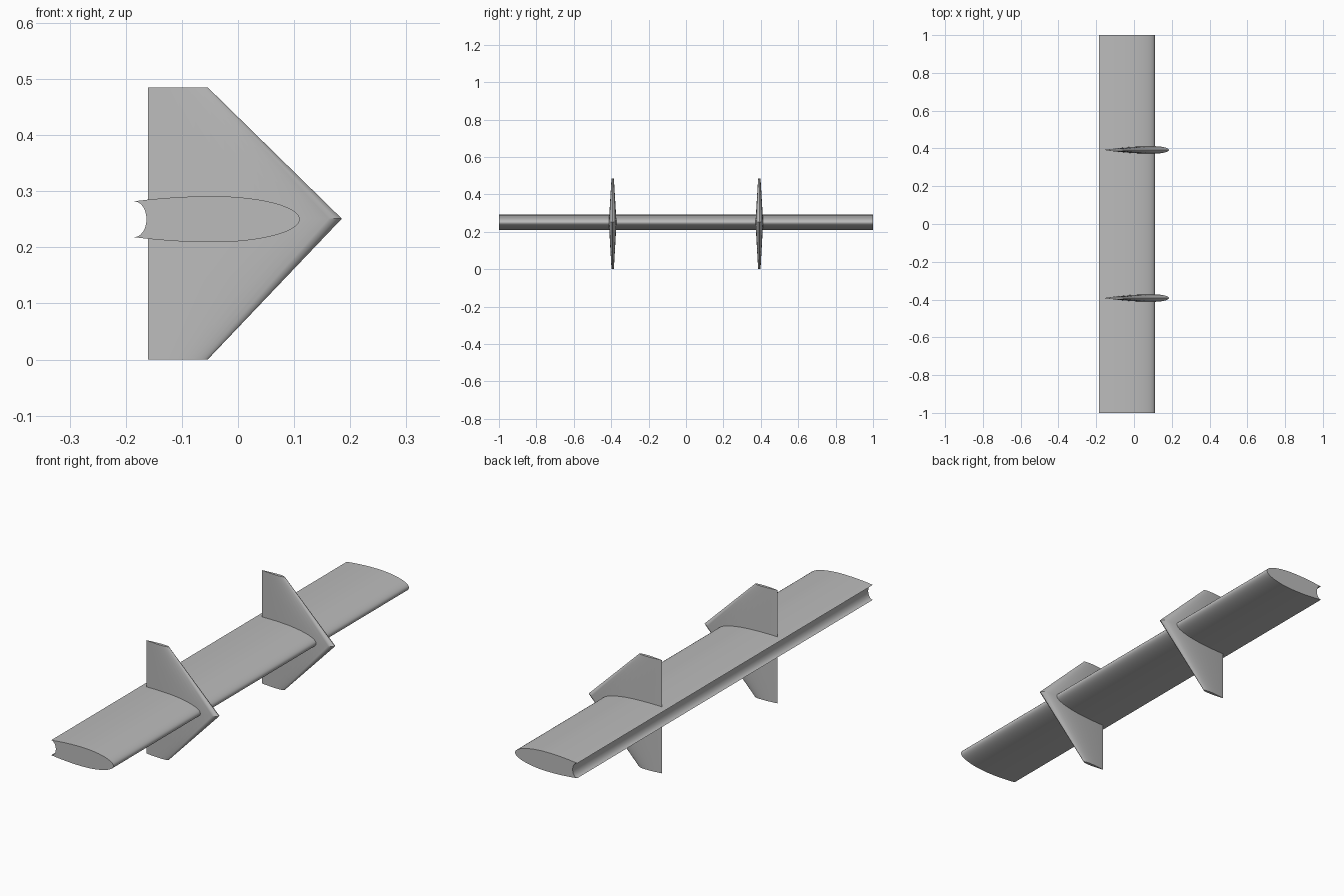
import bpy
import bmesh
from math import sin, cos, pi, sqrt, radians

cube = bpy.data.objects.get("Cube")
if cube:
    bpy.data.objects.remove(cube, do_unlink=True)

grey = bpy.data.materials.new("plain grey")
grey.use_nodes = True
colour = (0.5, 0.5, 0.5, 1)
grey.diffuse_color = colour
grey.node_tree.nodes["Principled BSDF"].inputs["Base Color"].default_value = colour

MID_Z = 0.25


def loft(name, sections):
    """Bridge closed loops of points in order and cap both ends."""
    bm = bmesh.new()
    loops = [[bm.verts.new(p) for p in section] for section in sections]
    count = len(loops[0])
    for a, b in zip(loops, loops[1:]):
        for i in range(count):
            j = (i + 1) % count
            bm.faces.new((a[i], a[j], b[j], b[i]))
    bm.faces.new(loops[0])
    bm.faces.new(loops[-1])
    bmesh.ops.recalc_face_normals(bm, faces=bm.faces)
    mesh = bpy.data.meshes.new(name)
    bm.to_mesh(mesh)
    bm.free()
    mesh.materials.append(grey)
    obj = bpy.data.objects.new(name, mesh)
    bpy.context.collection.objects.link(obj)
    bpy.ops.object.select_all(action="DESELECT")
    obj.select_set(True)
    bpy.context.view_layer.objects.active = obj
    bpy.ops.object.shade_smooth_by_angle(angle=radians(30))
    return obj


def wing_profile():
    """Rounded nose, gently tapering back and a hollow trailing edge."""
    nose = [(-0.045 + 0.155 * cos(t), 0.041 * sin(t))
            for t in (pi / 2 * i / 16 for i in range(17))]
    back = [(-0.045 - 0.14 * s, 0.041 - 0.009 * s * s)
            for s in (i / 6 for i in range(1, 7))]
    upper = nose + back
    hollow = [(-0.185 + 0.022 * cos(t), 0.032 * sin(t))
              for t in (pi / 2 - pi * i / 12 for i in range(1, 12))]
    lower = [(x, -z) for x, z in reversed(upper[1:])]
    return upper + hollow + lower


def fin_section(nose_x, tail_x, z, y):
    """Symmetrical airfoil whose thickness follows its chord."""
    chord = nose_x - tail_x
    steps = [(1 - cos(pi * i / 18)) / 2 for i in range(19)]

    def half(s):
        return 0.6 * chord * (0.2969 * sqrt(s) - 0.126 * s - 0.3516 * s**2
                              + 0.2843 * s**3 - 0.1036 * s**4)

    side = [(nose_x - chord * s, half(s)) for s in steps]
    outline = side + [(x, -h) for x, h in reversed(side[1:-1])]
    return [(x, y + h, z) for x, h in outline]


# Main wing
profile = wing_profile()
loft("main_wing", [[(x, y, MID_Z + z) for x, z in profile] for y in (-1, 1)])

# Two swept fins, each tapering above and below the wing
for name, y in (("front_fin", -0.392), ("rear_fin", 0.392)):
    loft(name, [fin_section(-0.054, -0.16, 0, y),
                fin_section(0.185, -0.16, MID_Z + 0.001, y),
                fin_section(-0.054, -0.16, 0.485, y)])
